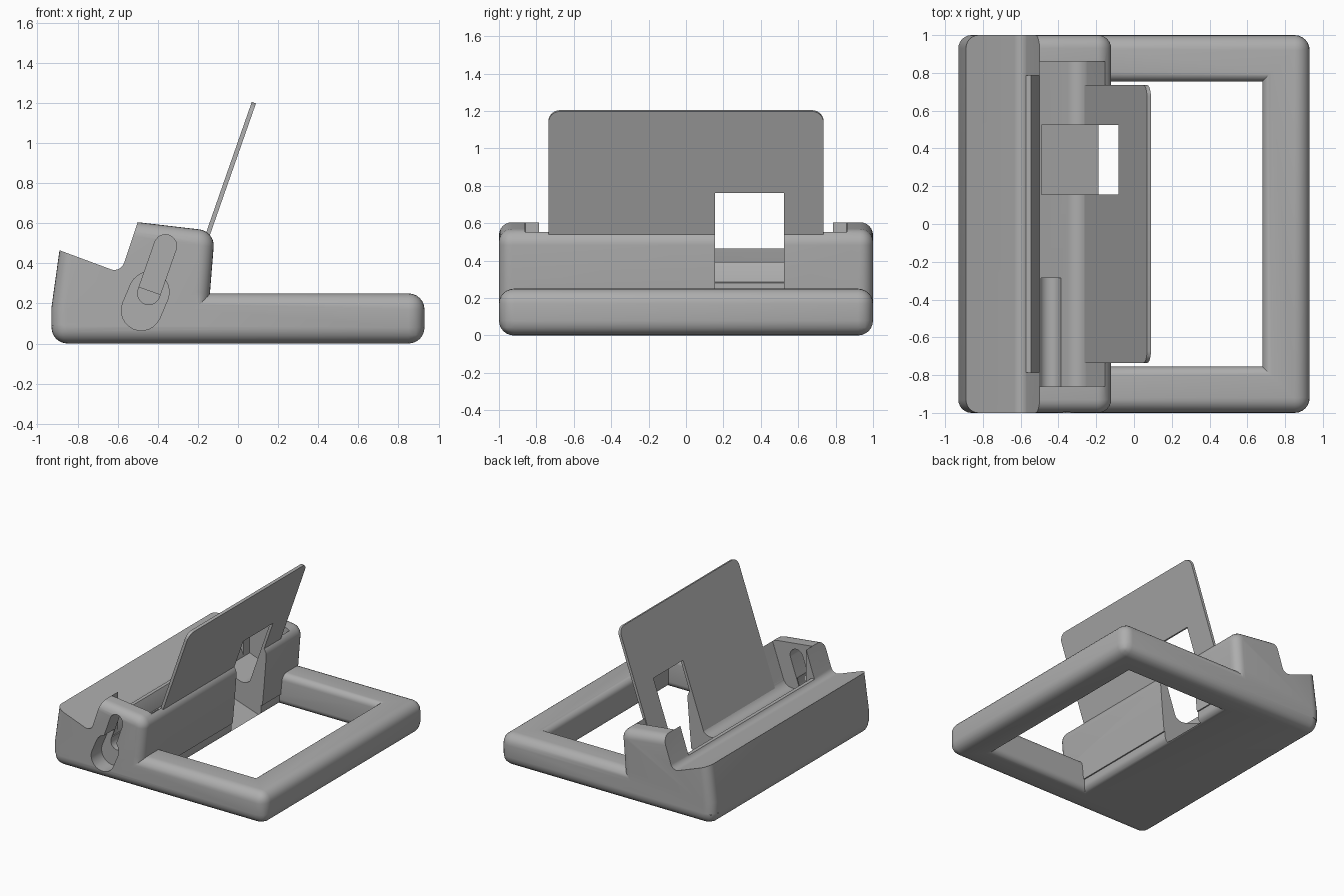
import bpy, bmesh, math
from mathutils import Vector

if "Cube" in bpy.data.objects:
    bpy.data.objects.remove(bpy.data.objects["Cube"])

grey = bpy.data.materials.new("plain grey")
grey.diffuse_color = (0.42, 0.42, 0.42, 1)
grey.use_nodes = True
grey.node_tree.nodes["Principled BSDF"].inputs["Base Color"].default_value = grey.diffuse_color


def make_object(name, bm):
    bmesh.ops.recalc_face_normals(bm, faces=bm.faces)
    mesh = bpy.data.meshes.new(name)
    bm.to_mesh(mesh)
    bm.free()
    obj = bpy.data.objects.new(name, mesh)
    bpy.context.collection.objects.link(obj)
    mesh.materials.append(grey)
    return obj


def prism(points, y0, y1):
    """Extrude an (x, z) outline from y0 to y1."""
    bm = bmesh.new()
    a = [bm.verts.new((x, y0, z)) for x, z in points]
    b = [bm.verts.new((x, y1, z)) for x, z in points]
    bm.faces.new(a)
    bm.faces.new(b)
    for i in range(len(a)):
        j = (i + 1) % len(a)
        bm.faces.new((a[i], a[j], b[j], b[i]))
    return bm


def bevel(bm, test, width, segments=6):
    edges = [e for e in bm.edges if test(*(v.co for v in e.verts))]
    bmesh.ops.bevel(bm, geom=edges, offset=width, segments=segments,
                    profile=0.5, affect='EDGES', clamp_overlap=True)


def rounded(p, r, n=6):
    """Round the corners of an outline; r gives a radius per corner."""
    out = []
    for i, (c, rad) in enumerate(zip(p, r)):
        c = Vector(c)
        if not rad:
            out.append(tuple(c))
            continue
        u = (Vector(p[i - 1]) - c).normalized()
        v = (Vector(p[(i + 1) % len(p)]) - c).normalized()
        half = u.angle(v) / 2
        centre = c + (u + v).normalized() * rad / math.sin(half)
        s = c + u * rad / math.tan(half) - centre
        t = c + v * rad / math.tan(half) - centre
        for k in range(n + 1):
            d = s.lerp(t, k / n)
            out.append(tuple(centre + d.normalized() * rad))
    return out


def stadium(a, b, r, n=12):
    """Outline of a long round-ended hole."""
    ang = math.atan2(b[1] - a[1], b[0] - a[0])
    out = []
    for c, start in ((b, ang - math.pi / 2), (a, ang + math.pi / 2)):
        for k in range(n + 1):
            t = start + math.pi * k / n
            out.append((c[0] + r * math.cos(t), c[1] + r * math.sin(t)))
    return out


def combine(target, tool, operation):
    mod = target.modifiers.new(operation.lower(), 'BOOLEAN')
    mod.operation = operation
    mod.solver = 'EXACT'
    mod.object = tool
    tool.hide_render = True
    bpy.context.view_layer.objects.active = target
    bpy.ops.object.modifier_apply(modifier=mod.name)
    bpy.data.objects.remove(tool)


# Base frame: rectangular ring with rounded outer and inner rims
bm = bmesh.new()
outer = [(-0.93, -1), (0.93, -1), (0.93, 1), (-0.93, 1)]
inner = [(-0.165, -0.755), (0.68, -0.755), (0.68, 0.755), (-0.165, 0.755)]
rings = [[bm.verts.new((x, y, z)) for x, y in loop]
         for loop in (outer, inner) for z in (0, 0.25)]
ob, ot, ib, it = rings
for p, q in ((ob, ot), (ib, it), (ot, it), (ob, ib)):
    for i in range(4):
        j = (i + 1) % 4
        bm.faces.new((p[i], p[j], q[j], q[i]))
bmesh.ops.recalc_face_normals(bm, faces=bm.faces)


def is_outer(v):
    return abs(v.x) > 0.9 and abs(v.y) > 0.99


def is_inner(v):
    return abs(v.y) < 0.76


bevel(bm, lambda a, b: is_outer(a) and is_outer(b), 0.08)
bevel(bm, lambda a, b: is_inner(a) and is_inner(b) and abs(a.z - b.z) < 0.01, 0.05)
stand = make_object("stand", bm)

# Raised holder: front ledge, valley and ridge
profile = [(-0.93, 0.09), (-0.93, 0.18), (-0.89, 0.465), (-0.585, 0.352),
           (-0.50, 0.605), (-0.115, 0.56), (-0.14, 0.25), (-0.155, 0.09)]
bm = prism(rounded(profile, [0, 0, 0, 0.05, 0, 0.08, 0, 0]), -1, 1)
bmesh.ops.recalc_face_normals(bm, faces=bm.faces)


def end_edge(a, b):
    if abs(a.y - b.y) > 0.01:
        return False
    left = max(a.x, b.x) < -0.88
    ridge = min(a.x, b.x) > -0.505 and max(a.z, b.z) > 0.1
    return left or ridge


bevel(bm, end_edge, 0.07)
combine(stand, make_object("holder", bm), 'UNION')

# Leaning pocket behind the ridge, round at both ends
pocket = [(-0.50, 0.285), (-0.275, 0.205), (-0.105, 0.69), (-0.50, 0.69)]
bm = prism(rounded(pocket, [0, 0.08, 0, 0]), -0.86, 0.86)
bmesh.ops.recalc_face_normals(bm, faces=bm.faces)
bevel(bm, lambda a, b: abs(a.y - b.y) < 0.01 and (
    (a.x < -0.49 and b.x < -0.49) or (abs(a.z - b.z) > 0.2)), 0.07)
combine(stand, make_object("pocket_cutter", bm), 'DIFFERENCE')

# Wide opening through the front of the ridge, leaving a low lip
opening = [(-0.62, 0.392), (-0.545, 0.392), (-0.498, 0.286), (-0.40, 0.30),
           (-0.40, 0.75), (-0.62, 0.75)]
combine(stand, make_object("opening_cutter", prism(opening, -0.785, 0.785)), 'DIFFERENCE')

# Notch through the back wall with a sloping floor
notch = [(-0.49, 0.11), (-0.165, 0.0), (-0.05, -0.04), (-0.05, 0.8), (-0.49, 0.8)]
combine(stand, make_object("notch_cutter", prism(notch, 0.155, 0.525)), 'DIFFERENCE')

# Keyhole in the side: narrow groove and wide plug hole
combine(stand, make_object("groove_cutter", prism(
    stadium((-0.445, 0.25), (-0.362, 0.487), 0.056), -1.1, -0.285)), 'DIFFERENCE')
combine(stand, make_object("plug_cutter", prism(
    stadium((-0.482, 0.165), (-0.443, 0.257), 0.1), -1.1, -0.87)), 'DIFFERENCE')

# Back plate: leaning sheet with rounded top corners and a window above the notch
outline = [(-0.735, 0), (0.155, 0), (0.155, 0.595), (0.525, 0.595), (0.525, 0),
           (0.735, 0), (0.735, 1.055), (-0.735, 1.055)]
outline = rounded(outline, [0, 0, 0, 0, 0, 0, 0.06, 0.06])
low = Vector((-0.269, 0, 0.205))
lean = Vector((0.33, 0, 0.944))
side = Vector((0.944, 0, -0.33)) * 0.011
bm = bmesh.new()
sheets = [[bm.verts.new(low + lean * v + Vector((0, u, 0)) + side * s)
           for u, v in outline] for s in (-1, 1)]
for s in sheets:
    bm.faces.new(s)
n = len(outline)
for i in range(n):
    j = (i + 1) % n
    bm.faces.new((sheets[0][i], sheets[0][j], sheets[1][j], sheets[1][i]))
back_plate = make_object("back_plate", bm)

# Smooth rounded edges, keep the corners crisp
for obj in (stand, back_plate):
    bpy.ops.object.select_all(action='DESELECT')
    obj.select_set(True)
    bpy.context.view_layer.objects.active = obj
    bpy.ops.object.shade_smooth_by_angle(angle=math.radians(30))
